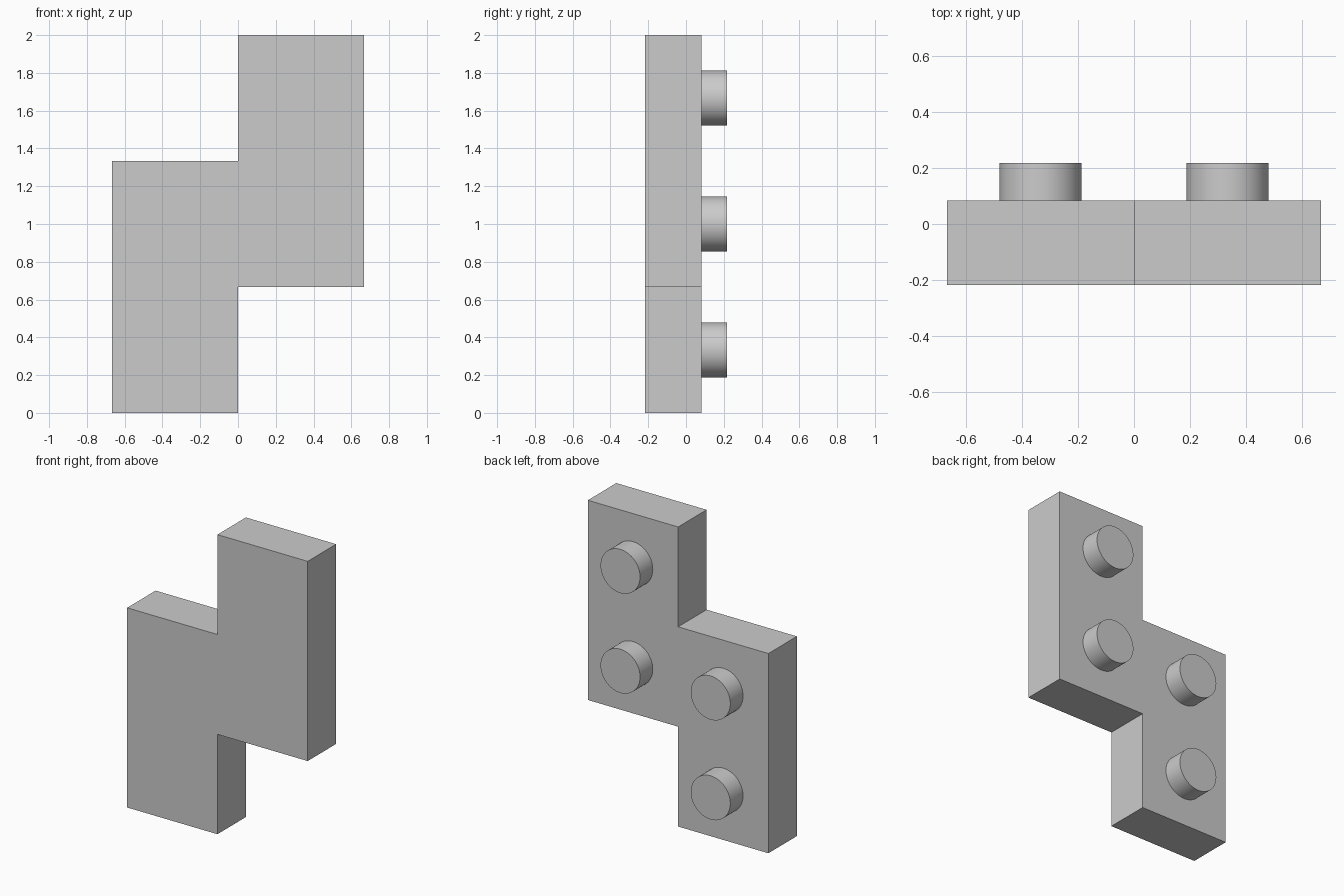
import bpy
import bmesh
from math import pi, radians

cube = bpy.data.objects.get("Cube")
if cube:
    bpy.data.objects.remove(cube, do_unlink=True)

U = 2 / 3                      # one grid cell
FRONT, BACK, TIP = -0.217, 0.083, 0.217
PEG_RADIUS = 0.146

grey = bpy.data.materials.new("light grey")
grey.use_nodes = True
colour = (0.6, 0.6, 0.6, 1)
grey.diffuse_color = colour
grey.node_tree.nodes["Principled BSDF"].inputs["Base Color"].default_value = colour

# Stepped slab: outline extruded from front to back
outline = [(-1, 0), (0, 0), (0, 1), (1, 1), (1, 3), (0, 3), (0, 2), (-1, 2)]
bm = bmesh.new()
face = bm.faces.new([bm.verts.new((x * U, FRONT, z * U)) for x, z in outline])
back = bmesh.ops.extrude_face_region(bm, geom=[face])["geom"]
bmesh.ops.translate(bm, vec=(0, BACK - FRONT, 0),
                    verts=[v for v in back if isinstance(v, bmesh.types.BMVert)])
bmesh.ops.recalc_face_normals(bm, faces=bm.faces)
mesh = bpy.data.meshes.new("stepped_slab")
bm.to_mesh(mesh)
bm.free()
mesh.materials.append(grey)
slab = bpy.data.objects.new("stepped_slab", mesh)
bpy.context.collection.objects.link(slab)

# One round peg on the back of each cell
cells = {"lower_right": (-0.5, 0.5), "upper_right": (-0.5, 1.5),
         "lower_left": (0.5, 1.5), "upper_left": (0.5, 2.5)}
for name, (x, z) in cells.items():
    bpy.ops.mesh.primitive_cylinder_add(
        vertices=64, radius=PEG_RADIUS, depth=TIP - BACK,
        location=(x * U, (BACK + TIP) / 2, z * U), rotation=(pi / 2, 0, 0))
    peg = bpy.context.object
    peg.name = name + "_peg"
    peg.data.materials.append(grey)
    bpy.ops.object.shade_smooth_by_angle(angle=radians(30))
